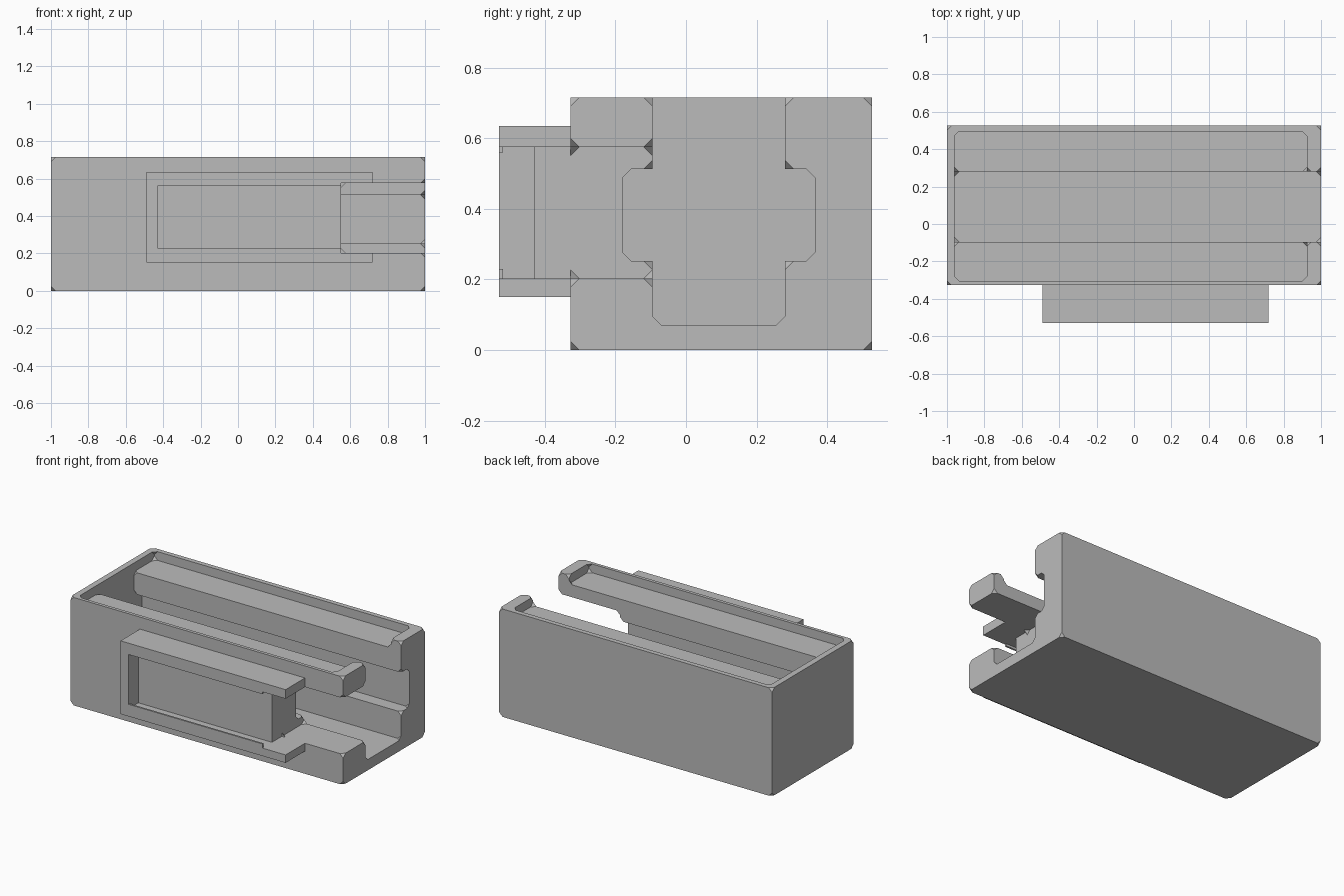
import bpy
import bmesh

if "Cube" in bpy.data.objects:
    bpy.data.objects.remove(bpy.data.objects["Cube"], do_unlink=True)

grey = bpy.data.materials.new("plain grey")
grey.use_nodes = True
grey.diffuse_color = (0.5, 0.5, 0.5, 1)
grey.node_tree.nodes["Principled BSDF"].inputs["Base Color"].default_value = (0.5, 0.5, 0.5, 1)


def box(name, x, y, z):
    """Box between the given (low, high) limits on each axis."""
    bm = bmesh.new()
    bmesh.ops.create_cube(bm, size=1)
    for v in bm.verts:
        v.co = [lim[0] if c < 0 else lim[1] for c, lim in zip(v.co, (x, y, z))]
    mesh = bpy.data.meshes.new(name)
    bm.to_mesh(mesh)
    bm.free()
    obj = bpy.data.objects.new(name, mesh)
    bpy.context.scene.collection.objects.link(obj)
    return obj


def carve(obj, cutters, corner_cut=0):
    """Subtract the cutters, merge flat faces and optionally clip every corner."""
    for cutter in cutters:
        cutter.hide_render = True
        mod = obj.modifiers.new(cutter.name, "BOOLEAN")
        mod.operation = "DIFFERENCE"
        mod.solver = "EXACT"
        mod.object = cutter
    bpy.context.view_layer.update()
    deps = bpy.context.evaluated_depsgraph_get()
    mesh = bpy.data.meshes.new_from_object(obj.evaluated_get(deps))
    obj.modifiers.clear()
    for cutter in cutters:
        bpy.data.objects.remove(cutter, do_unlink=True)
    bm = bmesh.new()
    bm.from_mesh(mesh)
    bmesh.ops.remove_doubles(bm, verts=bm.verts[:], dist=0.0002)
    bmesh.ops.dissolve_limit(bm, angle_limit=0.01, verts=bm.verts[:], edges=bm.edges[:])
    if corner_cut:
        bmesh.ops.bevel(bm, geom=bm.verts[:], offset=corner_cut, offset_type="OFFSET",
                        segments=1, profile=0.5, affect="VERTICES", clamp_overlap=False)
    bm.to_mesh(mesh)
    bm.free()
    mesh.materials.clear()
    mesh.materials.append(grey)
    obj.data = mesh


slot_z = (0.2025, 0.575)
end = -0.96

# Main housing: lid recess, open channel, side grooves and front slot
housing = box("housing", (-1, 1), (-0.327, 0.527), (0, 0.715))
carve(housing, [
    box("lid_recess", (end, 0.925), (-0.305, 0.495), (0.657, 0.9)),
    box("channel", (end, 1.1), (-0.095, 0.28), (0.071, 0.9)),
    box("side_grooves", (end, 1.1), (-0.18, 0.365), (0.252, 0.513)),
    box("front_slot", (0.55, 1.1), (-0.5, 0), slot_z),
], corner_cut=0.0247)

# Front frame: pocket with a thin lip, open towards the slot
frame = box("front_frame", (-0.49, 0.72), (-0.53, -0.327), (0.15, 0.635))
carve(frame, [
    box("window", (-0.43, 0.56), (-0.6, -0.5), (0.23, 0.56)),
    box("pocket", (-0.43, 0.56), (-0.518, -0.43), slot_z),
    box("frame_slot", (0.55, 0.8), (-0.6, -0.3), slot_z),
])
